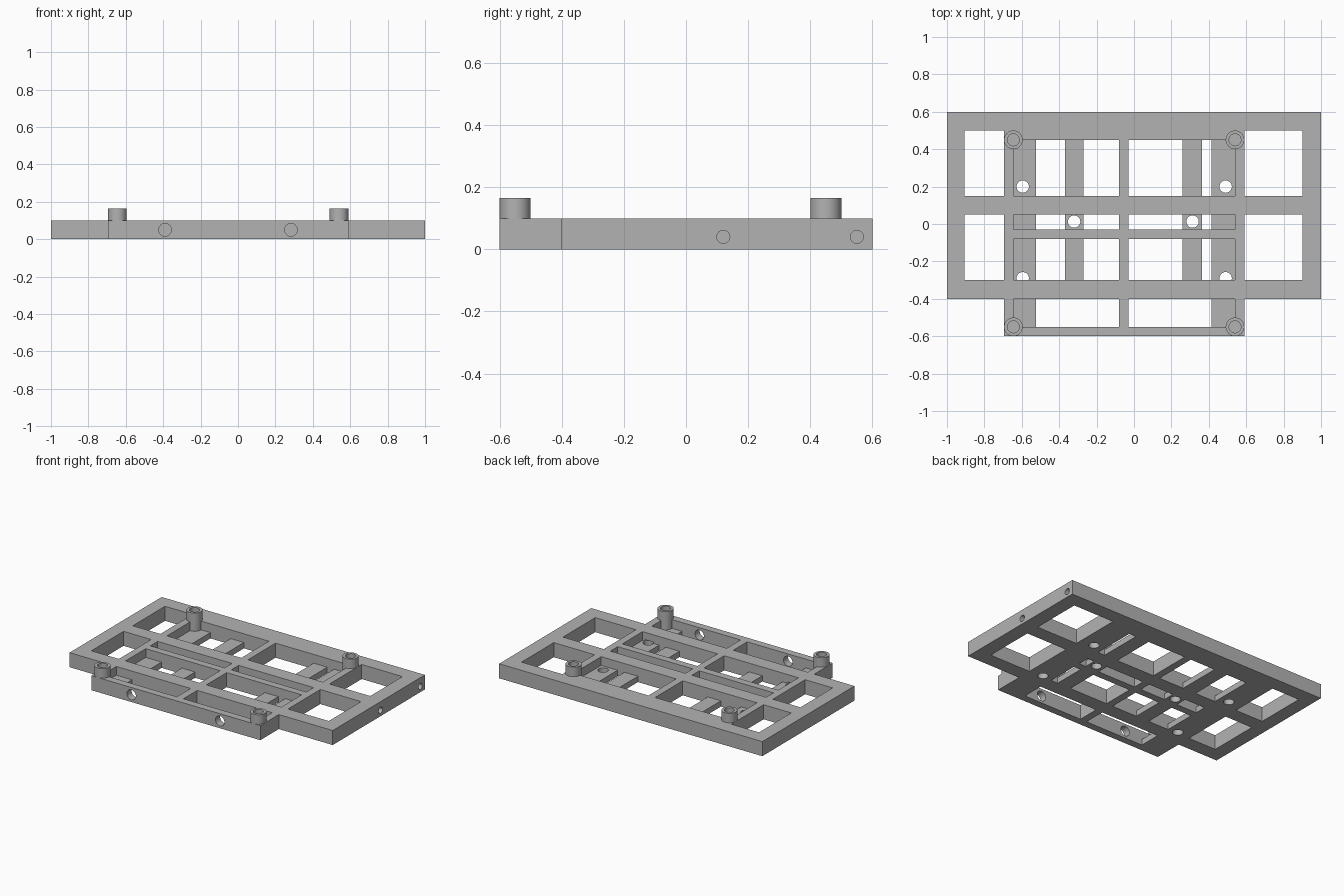
import bpy, bmesh, math
from mathutils import Matrix, Vector

cube = bpy.data.objects.get("Cube")
if cube:
    bpy.data.objects.remove(cube, do_unlink=True)

HEIGHT, FLOOR = 0.1, 0.04

gray = bpy.data.materials.new("matte gray")
gray.use_nodes = True
gray.diffuse_color = (0.45, 0.45, 0.45, 1)
gray.node_tree.nodes["Principled BSDF"].inputs["Base Color"].default_value = gray.diffuse_color


def add_object(name, bm):
    bmesh.ops.recalc_face_normals(bm, faces=bm.faces)
    mesh = bpy.data.meshes.new(name)
    bm.to_mesh(mesh)
    bm.free()
    mesh.materials.append(gray)
    obj = bpy.data.objects.new(name, mesh)
    bpy.context.collection.objects.link(obj)
    return obj


def smooth(obj):
    bpy.ops.object.select_all(action='DESELECT')
    obj.select_set(True)
    bpy.context.view_layer.objects.active = obj
    bpy.ops.object.shade_smooth_by_angle(angle=math.radians(35))


def box_cutter(xs, ys, zs):
    bm = bmesh.new()
    size = [b - a for a, b in (xs, ys, zs)]
    mid = [(a + b) / 2 for a, b in (xs, ys, zs)]
    bmesh.ops.create_cube(bm, size=1, matrix=Matrix.Translation(mid) @ Matrix.Diagonal((*size, 1)))
    return add_object("cutter", bm)


def round_cutter(start, end, radius):
    start, end = Vector(start), Vector(end)
    axis = end - start
    turn = axis.to_track_quat('Z', 'Y').to_matrix().to_4x4()
    bm = bmesh.new()
    bmesh.ops.create_cone(bm, cap_ends=True, segments=32, radius1=radius, radius2=radius,
                          depth=axis.length, matrix=Matrix.Translation((start + end) / 2) @ turn)
    return add_object("cutter", bm)


def cut(obj, cutter):
    mod = obj.modifiers.new("cut", 'BOOLEAN')
    mod.operation, mod.solver, mod.object = 'DIFFERENCE', 'EXACT', cutter
    bpy.ops.object.select_all(action='DESELECT')
    bpy.context.view_layer.objects.active = obj
    bpy.ops.object.modifier_apply(modifier=mod.name)
    bpy.data.objects.remove(cutter, do_unlink=True)


# Frame plate: wide slab with a narrower tongue at the front
outline = [(-1, 0.6), (-1, -0.4), (-0.695, -0.4), (-0.695, -0.6),
           (0.59, -0.6), (0.59, -0.4), (1, -0.4), (1, 0.6)]
bm = bmesh.new()
base = bm.faces.new([bm.verts.new((x, y, 0)) for x, y in outline])
top = bmesh.ops.extrude_face_region(bm, geom=[base])["geom"]
bmesh.ops.translate(bm, vec=(0, 0, HEIGHT), verts=[v for v in top if isinstance(v, bmesh.types.BMVert)])
frame = add_object("frame_plate", bm)

# Outer through windows
for xs in ((-0.905, -0.695), (0.59, 0.9)):
    for ys in ((-0.3, 0.05), (0.15, 0.5)):
        cut(frame, box_cutter(xs, ys, (-0.1, 0.3)))

# Central recessed pockets, then the openings through their floors
front_row = (-0.55, -0.4)
rows = [front_row, (-0.3, -0.08), (-0.03, 0.05), (0.15, 0.45)]
for ys in rows:
    for xs in ((-0.645, -0.08), (-0.03, 0.54)):
        cut(frame, box_cutter(xs, ys, (FLOOR, 0.3)))
    if ys == front_row:
        openings = [(-0.525, -0.08), (-0.03, 0.415)]
    else:
        openings = [(-0.525, -0.37), (-0.27, -0.08), (-0.03, 0.26), (0.363, 0.415)]
    for xs in openings:
        cut(frame, box_cutter(xs, ys, (-0.1, 0.3)))

# Screw holes in the recessed floors
for x, y in ((-0.595, 0.2), (0.49, 0.2), (-0.595, -0.29), (0.49, -0.29), (-0.32, 0.013), (0.313, 0.013)):
    cut(frame, round_cutter((x, y, -0.1), (x, y, FLOOR + 0.01), 0.033))

# Cable holes through the front rail, blind holes in the side
for x in (-0.39, 0.283):
    cut(frame, round_cutter((x, -0.7, 0.05), (x, -0.5, 0.05), 0.034))
for y in (0.12, 0.55):
    cut(frame, round_cutter((1.1, y, 0.04), (0.8, y, 0.04), 0.021))
smooth(frame)

# Hollow standoffs at the four corners of the central bay
profile = [(0, 0.03), (0.05, 0.03), (0.05, 0.165), (0.032, 0.165), (0.032, 0.1), (0, 0.1)]
for side, x in (("right", -0.645), ("left", 0.54)):
    for end, y in (("front", -0.55), ("back", 0.45)):
        bm = bmesh.new()
        verts = [bm.verts.new((r, 0, z)) for r, z in profile]
        edges = [bm.edges.new(pair) for pair in zip(verts, verts[1:])]
        bmesh.ops.spin(bm, geom=verts + edges, axis=(0, 0, 1), cent=(0, 0, 0),
                       angle=math.tau, steps=32, use_duplicate=False)
        bmesh.ops.remove_doubles(bm, verts=bm.verts, dist=0.0001)
        bmesh.ops.translate(bm, vec=(x, y, 0), verts=bm.verts)
        smooth(add_object(f"{end}_{side}_standoff", bm))
